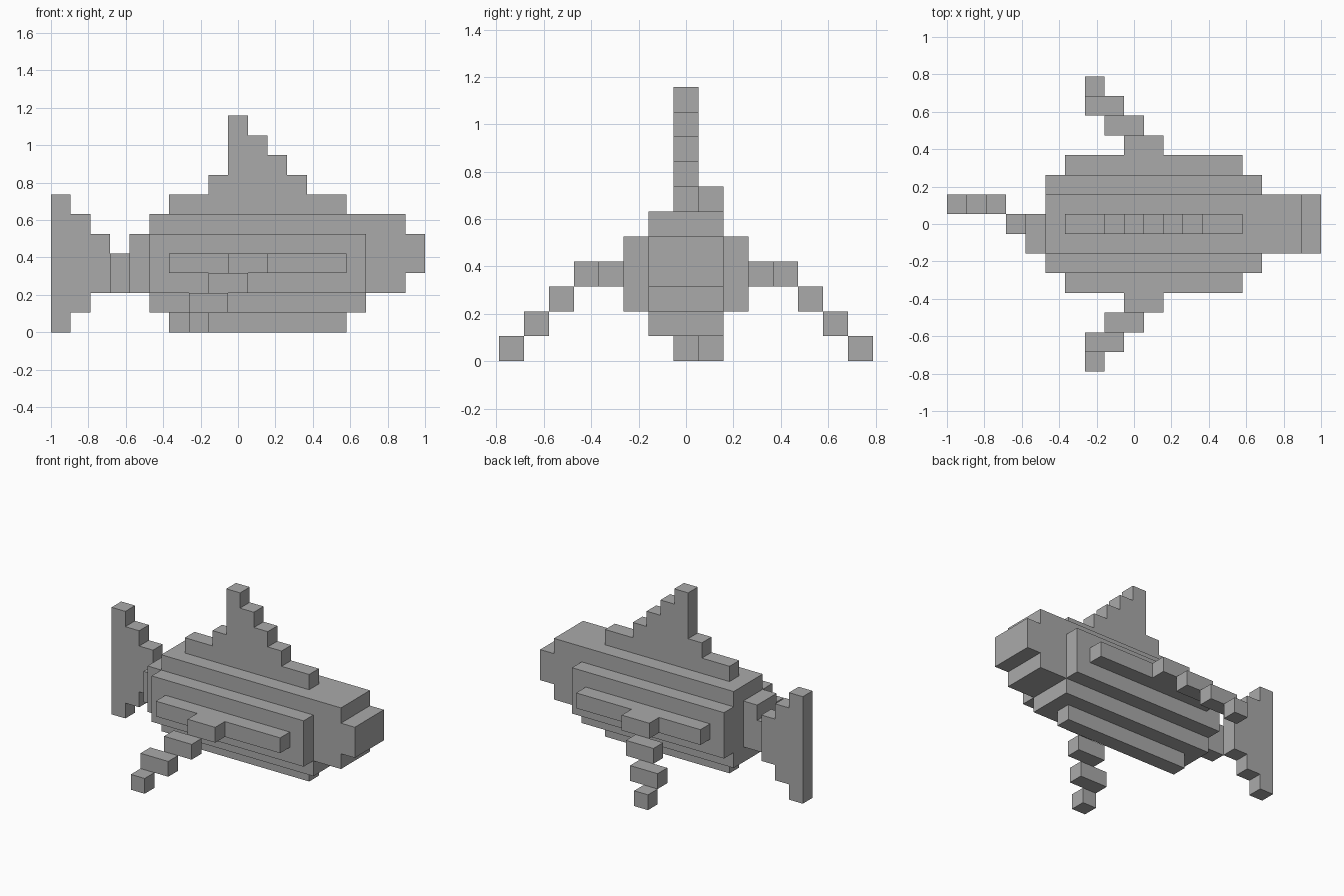
import bpy
import bmesh

CELL = 2 / 19          # size of one voxel
X_MID, Y_MID = 9.5, 7.5

cube = bpy.data.objects.get("Cube")
if cube:
    bpy.data.objects.remove(cube, do_unlink=True)

grey = bpy.data.materials.new("plain grey")
grey.use_nodes = True
colour = (0.4, 0.4, 0.4, 1)
grey.diffuse_color = colour
grey.node_tree.nodes["Principled BSDF"].inputs["Base Color"].default_value = colour


def slab(name, outline, y0, y1):
    """Extrude an x-z outline, given in cells, from y0 to y1."""
    bm = bmesh.new()
    verts = [bm.verts.new(((x - X_MID) * CELL, (y0 - Y_MID) * CELL, z * CELL))
             for x, z in outline]
    face = bm.faces.new(verts)
    grown = bmesh.ops.extrude_face_region(bm, geom=[face])
    moved = [g for g in grown["geom"] if isinstance(g, bmesh.types.BMVert)]
    bmesh.ops.translate(bm, verts=moved, vec=(0, (y1 - y0) * CELL, 0))
    bmesh.ops.recalc_face_normals(bm, faces=bm.faces)
    mesh = bpy.data.meshes.new(name)
    bm.to_mesh(mesh)
    bm.free()
    mesh.materials.append(grey)
    obj = bpy.data.objects.new(name, mesh)
    bpy.context.collection.objects.link(obj)
    return obj


def rows(name, spans, z0, y0, y1):
    """Stack rows one cell high; each span is the first and last x edge."""
    left, right = [], []
    for i, (a, b) in enumerate(spans):
        left += [(a, z0 + i), (a, z0 + i + 1)]
        right += [(b, z0 + i), (b, z0 + i + 1)]
    points = left + right[::-1]
    # drop repeated and straight-line points
    n = len(points)
    clean = [p for i, p in enumerate(points)
             if not (points[i - 1][0] == p[0] == points[(i + 1) % n][0])
             and p != points[i - 1]]
    return slab(name, clean, y0, y1)


def box(name, x0, x1, y0, y1, z0, z1):
    return slab(name, [(x0, z0), (x0, z1), (x1, z1), (x1, z0)], y0, y1)


# Body with stepped snout
rows("body", [(5, 16), (5, 18), (5, 19), (5, 19), (5, 18)], 1, 6, 9)
box("belly_keel", 6, 15, 7, 8, 0, 1)

# Back ridge rising into the dorsal fin
rows("dorsal_fin", [(6, 15), (8, 13), (9, 12), (9, 11), (9, 10)], 6, 7, 8)

# Flanks and stepped side fins, mirrored about the centre
for side, place in (("right", lambda a, b: (a, b)),
                    ("left", lambda a, b: (15 - b, 15 - a))):
    box(side + "_flank", 5, 16, *place(5, 6), 2, 5)
    box(side + "_flank_ridge", 6, 15, *place(4, 5), 3, 4)
    fin = [(9, 11), (8, 10), (7, 9), (7, 8)]
    for i, (x0, x1) in enumerate(fin):
        box(f"{side}_fin_step_{i + 1}", x0, x1, *place(3 - i, 4 - i), 3 - i, 4 - i)

# Tail, bent towards the back
box("tail_base", 4, 5, 6, 8, 2, 5)
box("tail_stem", 3, 4, 7, 8, 2, 4)
rows("tail_fin", [(0, 1), (0, 2), (0, 3), (0, 3), (0, 3), (0, 2), (0, 1)], 0, 8, 9)
